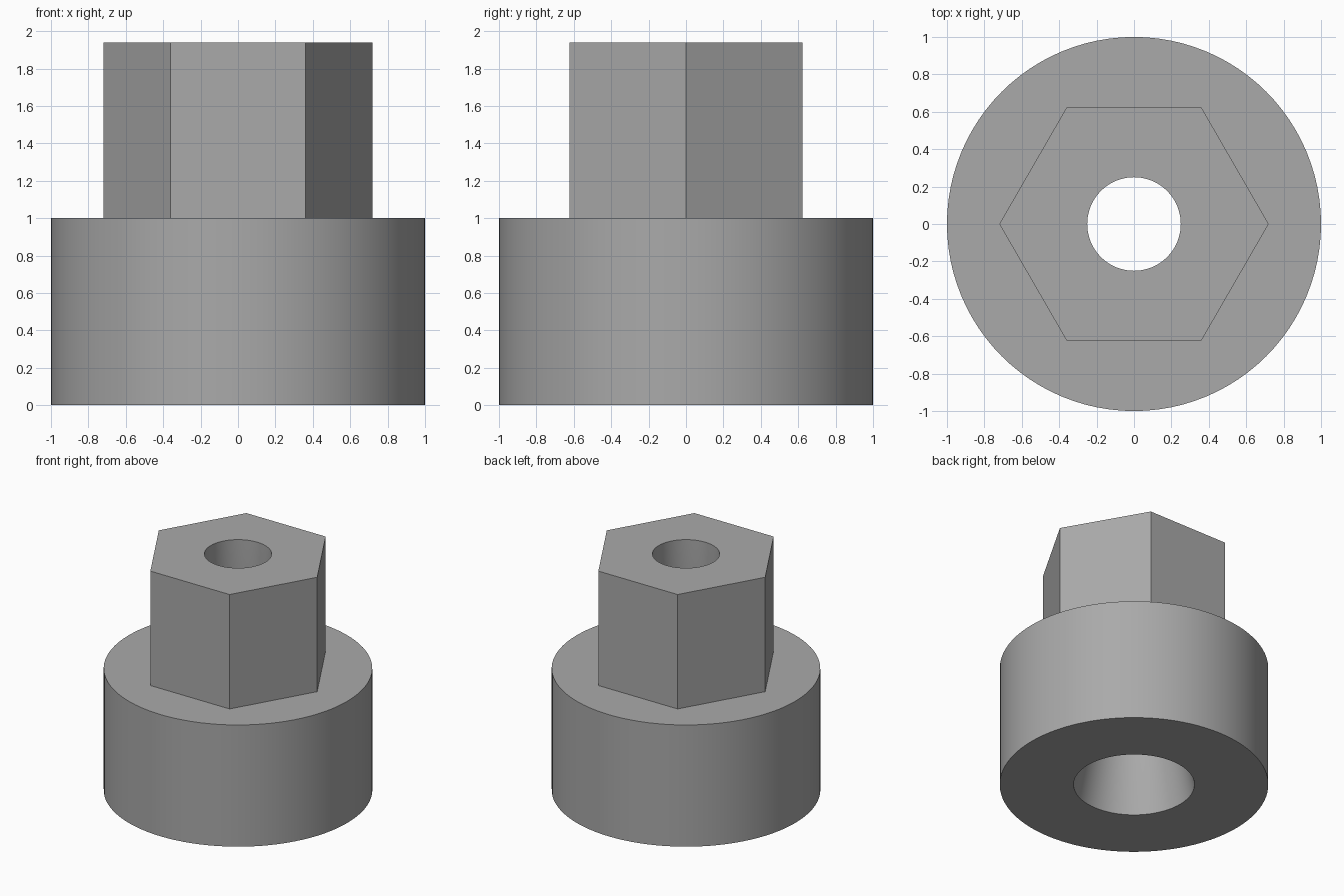
import bpy
import bmesh
from math import cos, sin, tau

cube = bpy.data.objects.get("Cube")
if cube:
    bpy.data.objects.remove(cube, do_unlink=True)

SIDES = 96
BASE_TOP, HEX_TOP = 1.0, 1.94
HEX_RADIUS, BORE_TOP, BORE_BOTTOM = 0.72, 0.25, 0.45

grey = bpy.data.materials.new("plain grey")
grey.use_nodes = True
colour = (0.4, 0.4, 0.4, 1)
grey.diffuse_color = colour
grey.node_tree.nodes["Principled BSDF"].inputs["Base Color"].default_value = colour

bm = bmesh.new()


def ring(radius, z, sides=SIDES):
    """Closed loop of edges at height z."""
    verts = [bm.verts.new((radius * cos(tau * i / sides), radius * sin(tau * i / sides), z))
             for i in range(sides)]
    return [bm.edges.new((verts[i], verts[(i + 1) % sides])) for i in range(sides)]


def wall(lower, upper):
    bmesh.ops.bridge_loops(bm, edges=lower + upper)


def flat(outer, inner):
    bmesh.ops.triangle_fill(bm, edges=outer + inner, use_beauty=True)


# Round base wall
base_low, base_high = ring(1, 0), ring(1, BASE_TOP)
wall(base_low, base_high)

# Hexagonal head
hex_low, hex_high = ring(HEX_RADIUS, BASE_TOP, 6), ring(HEX_RADIUS, HEX_TOP, 6)
wall(hex_low, hex_high)

# Bore: flared through the base, straight through the head
bore_low, bore_mid, bore_high = (ring(BORE_BOTTOM, 0), ring(BORE_TOP, BASE_TOP),
                                 ring(BORE_TOP, HEX_TOP))
wall(bore_low, bore_mid)
wall(bore_mid, bore_high)

# Flat underside, shoulder and head top
flat(base_low, bore_low)
flat(base_high, hex_low)
flat(hex_high, bore_high)

bmesh.ops.recalc_face_normals(bm, faces=bm.faces)
mesh = bpy.data.meshes.new("hex_adapter")
bm.to_mesh(mesh)
bm.free()
mesh.materials.append(grey)
adapter = bpy.data.objects.new("hex_adapter", mesh)
bpy.context.collection.objects.link(adapter)

# Smooth round walls, crisp rims
bpy.ops.object.select_all(action="DESELECT")
adapter.select_set(True)
bpy.context.view_layer.objects.active = adapter
bpy.ops.object.shade_smooth_by_angle(angle=0.5)
